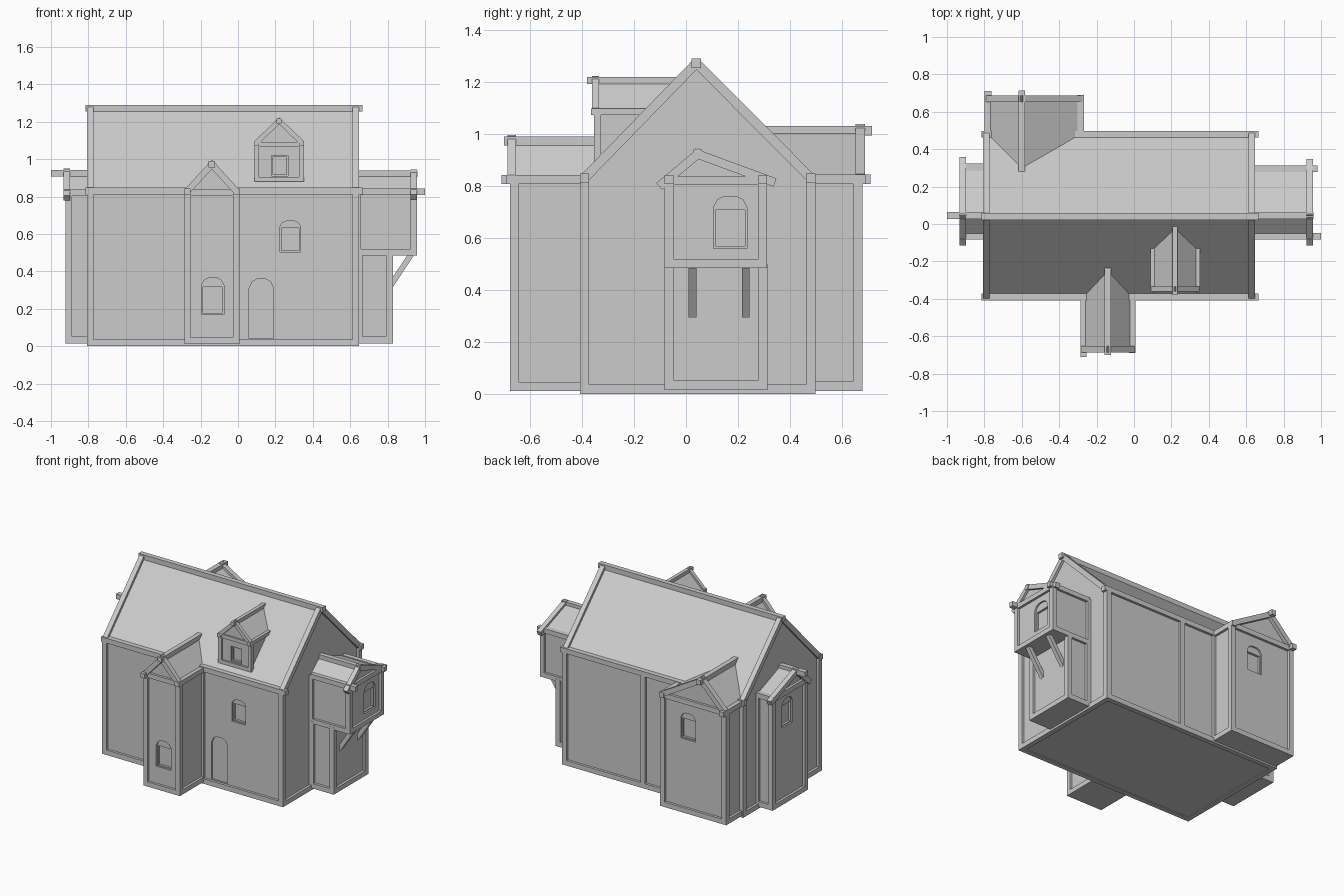
import bpy, bmesh
from mathutils import Vector, Matrix

if "Cube" in bpy.data.objects:
    bpy.data.objects.remove(bpy.data.objects["Cube"])

# Each facade has its own frame: u across the wall, v outward, z up
FRAME = {
    "front": lambda u, v, z: Vector((u, -v, z)),
    "back": lambda u, v, z: Vector((u, v, z)),
    "right": lambda u, v, z: Vector((v, u, z)),
    "left": lambda u, v, z: Vector((-v, u, z)),
}


def finish(name, bm):
    bmesh.ops.recalc_face_normals(bm, faces=bm.faces)
    me = bpy.data.meshes.new(name)
    bm.to_mesh(me)
    bm.free()
    ob = bpy.data.objects.new(name, me)
    bpy.context.collection.objects.link(ob)
    return ob


def prism(name, side, profile, v0, v1):
    """Extrude a (u, z) profile from v0 to v1."""
    P, bm = FRAME[side], bmesh.new()
    a = [bm.verts.new(P(u, v0, z)) for u, z in profile]
    b = [bm.verts.new(P(u, v1, z)) for u, z in profile]
    bm.faces.new(a)
    bm.faces.new(b[::-1])
    n = len(a)
    for i in range(n):
        bm.faces.new((a[i], a[(i + 1) % n], b[(i + 1) % n], b[i]))
    return finish(name, bm)


def gable(u0, u1, ur, z0, ze, zr):
    return [(u0, z0), (u1, z0), (u1, ze), (ur, zr), (u0, ze)]


def beams(name, side, segments, w):
    """Square timbers between pairs of (u, v, z) points."""
    P, bm = FRAME[side], bmesh.new()
    for a, b in segments:
        a, b = P(*a), P(*b)
        d = (b - a).normalized()
        ref = Vector((0, 1, 0)) if abs(d.z) > .99 else Vector((0, 0, 1))
        s = d.cross(ref).normalized()
        rot = Matrix((s, s.cross(d), d)).transposed().to_4x4()
        size = Matrix.Diagonal((w, w, (b - a).length, 1))
        bmesh.ops.create_cube(bm, size=1, matrix=Matrix.Translation((a + b) / 2) @ rot @ size)
    return finish(name, bm)


def cut(wall, cutter):
    m = wall.modifiers.new("opening", "BOOLEAN")
    m.object, m.operation, m.solver = cutter, "DIFFERENCE", "EXACT"
    bpy.context.view_layer.objects.active = wall
    bpy.ops.object.modifier_apply(modifier=m.name)
    bpy.data.objects.remove(cutter)


def opening(wall, side, v, u0, u1, z0, zs, zt, pane=True):
    """Shallow arched recess, with a deeper rectangular pane."""
    c, h = (u0 + u1) / 2, (u1 - u0) / 2
    arch = [(u0, z0), (u1, z0), (u1, zs)]
    if zt > zs:
        arch += [(c + h * .75, zs + (zt - zs) * .7), (c + h * .35, zt), (c - h * .35, zt),
                 (c - h * .75, zs + (zt - zs) * .7)]
    arch.append((u0, zs))
    cut(wall, prism("cutter", side, arch, v - .012, v + .05))
    if pane:
        i = .008
        box = [(u0 + i, z0 + i), (u1 - i, z0 + i), (u1 - i, zs - i), (u0 + i, zs - i)]
        cut(wall, prism("cutter", side, box, v - .028, v + .05))


def wing(name, side, u0, u1, ur, vin, vj, v1, z0, ze, zr, ends, ridge, w=.034,
         base=True, tails=0.0, rake_out=.01):
    """Gabled bay: walls plus its timber frame. ends = eave beam tips, ridge = (start, tip)."""
    body = prism(name + "_walls", side, gable(u0, u1, ur, z0, ze, zr), vin, v1)
    seg, zb = [], z0 + w / 2
    h = w / 2
    for u, tip in zip((u0, u1), ends):
        seg.append(((u, v1, z0), (u, v1, ze)))                   # corner post
        seg.append(((u, vj, ze - .005), (u, tip, ze - .005)))    # eave beam
        if base:
            seg.append(((u, vj, z0), (u, vj, ze)))               # junction post
        seg.append(((u, vj, zb), (u, v1 + h, zb)))               # base beam
        top = Vector((ur, v1 + rake_out, zr))
        foot = Vector((u, v1 + rake_out, ze))
        d = (foot - top).normalized()
        seg.append((top - d * h, foot + d * tails))              # rake board
    seg += [((u0 - h, v1, zb), (u1 + h, v1, zb)),
            ((u0, v1, ze - .01), (u1, v1, ze - .01)),
            ((ur, ridge[0], zr), (ur, ridge[1], zr))]
    beams(name + "_timbers", side, seg, w)
    return body


# Main hall
X0, X1, Y0, Y1, YR, ZE, ZR = -.79, .63, -.39, .48, .04, .83, 1.272
hall = prism("hall_walls", "right", gable(Y0, Y1, YR, .005, ZE, ZR), X0, X1)
opening(hall, "front", -Y0, .06, .19, .04, .31, .36, pane=False)     # door
opening(hall, "front", -Y0, .225, .335, .505, .64, .67)
seg = [((YR, X0 - .025, ZR), (YR, X1 + .035, ZR))]
for x in (X0, X1):
    seg.append(((Y0 - .018, x, .018), (Y1 + .018, x, .018)))
    for y in (Y0, Y1):
        seg += [((y, x, 0), (y, x, ZE)), ((y, x, ZE), (YR, x, ZR))]
for y in (Y0, Y1):
    seg += [((y, X0 - .018, .018), (y, X1 + .018, .018)),
            ((y, X0 - .025, ZE), (y, X1 + .035, ZE))]
seg.append(((Y1, .0, .02), (Y1, .0, ZE)))                            # back wall post
beams("hall_timbers", "right", seg, .036)

# Front porch tower
porch = wing("porch", "front", -.27, -.01, -.14, .2, .39, .66, .012, .83, .972,
             (.71, .69), (.215, .70))
opening(porch, "front", .66, -.195, -.075, .17, .325, .365)

# Back stair tower, with off-centre ridge
tower = wing("back_tower", "back", -.78, -.285, -.6, .27, .48, .66, .012, .83, 1.012,
             (.71, .69), (.28, .715), w=.036)
opening(tower, "back", .66, -.54, -.42, .54, .69, .73)

# Left bay
left = wing("left_bay", "left", -.065, .305, .045, .75, .79, .905, .015, .825, .925,
            (.93, .93), (.78, 1.0), w=.036, tails=.05)
opening(left, "left", .905, .07, .19, .56, .72, .76)

# Right bay: lower storey
prism("right_bay_lower_walls", "right", [(-.065, .015), (.295, .015), (.295, .5), (-.065, .5)], .6, .81)
seg = [((-.083, .81, .033), (.313, .81, .033))]
for y in (-.065, .295):
    seg += [((y, .81, .015), (y, .81, .5)), ((y, .63, .033), (y, .828, .033)),
            ((y, .648, .015), (y, .648, .5))]
beams("right_bay_lower_timbers", "right", seg, .036)

# Right bay: overhanging upper storey and its struts
upper = wing("right_bay_upper", "right", -.065, .295, .045, .6, .64, .94, .485, .83, .922,
             (1.0, .98), (.62, .96), w=.034, tails=.05, rake_out=.0)
opening(upper, "right", .94, .105, .235, .56, .715, .76)
beams("right_bay_struts", "right",
      [((y, .80, .30), (y, .925, .49)) for y in (.025, .23)], .03)

# Roof dormer
dormer = wing("dormer", "front", .1, .34, .22, .0, .13, .34, .88, 1.09, 1.205,
              (.365, .365), (.0, .38), w=.026, base=False, rake_out=.008)
opening(dormer, "front", .34, .18, .268, .91, 1.02, 1.02)
